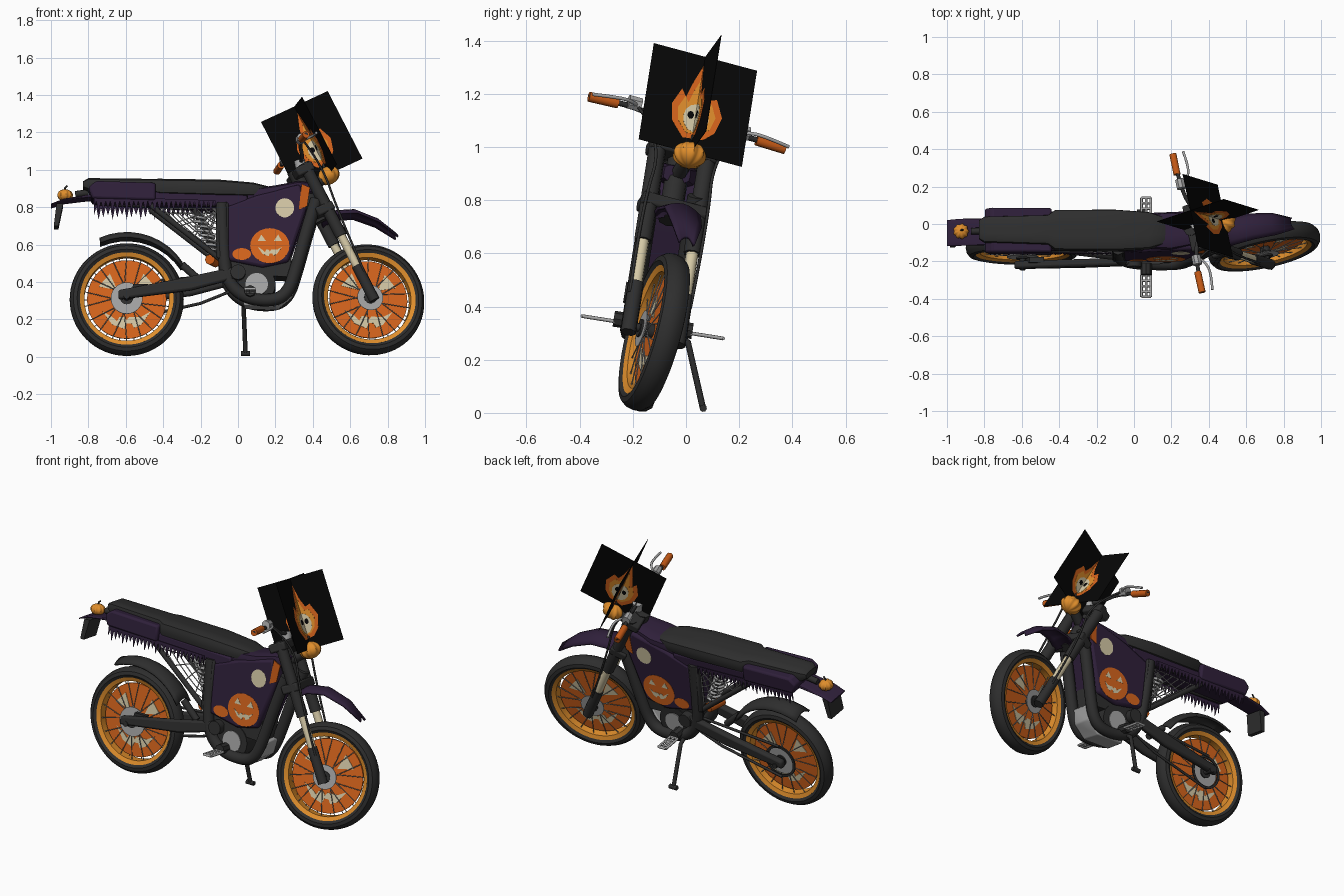
import bpy, bmesh
from math import sin, cos, pi, radians
from mathutils import Matrix, Vector

if "Cube" in bpy.data.objects:
    bpy.data.objects.remove(bpy.data.objects["Cube"])


def material(name, *rgb):
    m = bpy.data.materials.new(name)
    m.use_nodes = True
    m.diffuse_color = (*rgb, 1)
    bsdf = m.node_tree.nodes["Principled BSDF"]
    bsdf.inputs["Base Color"].default_value = (*rgb, 1)
    bsdf.inputs["Roughness"].default_value = .7
    return m


charcoal = material("charcoal", .027, .027, .027)
purple = material("dark_purple", .028, .014, .042)
orange = material("pumpkin_orange", .68, .13, .012)
amber = material("amber", .74, .27, .025)
bone = material("bone", .66, .58, .38)
silver = material("silver", .38, .38, .38)
black = material("black", .002, .002, .002)
burnt = material("burnt_orange", .55, .1, .008)

# Frames: body leans on its stand, the fork is steered to the left
T, R = Matrix.Translation, Matrix.Rotation
BODY = T((0, -.176, 0)) @ R(radians(-9), 4, 'X')
RAKE = radians(27)
FORK = BODY @ T((.335, 0, .945)) @ R(-RAKE, 4, 'Y') @ R(radians(13), 4, 'Z')
REAR = BODY @ T((-.595, 0, .31))
FRONT = FORK @ T((.035, 0, -.73)) @ R(RAKE, 4, 'Y')


def finish(name, bm, mat, frame):
    bmesh.ops.recalc_face_normals(bm, faces=bm.faces)
    me = bpy.data.meshes.new(name)
    bm.to_mesh(me)
    bm.free()
    me.shade_smooth()
    me.set_sharp_from_angle(angle=radians(38))
    me.materials.append(mat)
    ob = bpy.data.objects.new(name, me)
    ob.matrix_world = frame
    bpy.context.collection.objects.link(ob)
    return ob


def skin(bm, rings, closed=True):
    """Bridge successive rings of vertices with quads."""
    n = len(rings[0])
    for a, b in zip(rings, rings[1:]):
        for i in range(n if closed else n - 1):
            j = (i + 1) % n
            bm.faces.new((a[i], a[j], b[j], b[i]))


def prism(name, pts, y0, y1, mat, frame=BODY, bevel=0):
    """Side outline (x, z) extruded across y."""
    bm = bmesh.new()
    rings = [[bm.verts.new((x, y, z)) for x, z in pts] for y in (y0, y1)]
    skin(bm, rings)
    for ring in rings:
        bm.faces.new(ring)
    ob = finish(name, bm, mat, frame)
    if bevel:
        mod = ob.modifiers.new("bevel", 'BEVEL')
        mod.width, mod.segments = bevel, 2
    return ob


def tube(name, paths, r, mat, frame=BODY, smooth=False):
    cu = bpy.data.curves.new(name, 'CURVE')
    cu.dimensions, cu.bevel_depth, cu.bevel_resolution = '3D', r, 2
    cu.use_fill_caps = True
    for path in paths:
        s = cu.splines.new('NURBS' if smooth else 'POLY')
        s.points.add(len(path) - 1)
        for p, co in zip(s.points, path):
            p.co = (*co, 1)
        if smooth:
            s.use_endpoint_u, s.order_u = True, 3
    cu.materials.append(mat)
    ob = bpy.data.objects.new(name, cu)
    ob.matrix_world = frame
    bpy.context.collection.objects.link(ob)


def lathe(name, profile, mat, frame, steps=48):
    """Closed (radius, y) profile turned about the y axis."""
    bm = bmesh.new()
    rings = []
    for k in range(steps + 1):
        a = 2 * pi * k / steps
        rings.append(rings[0] if k == steps else
                     [bm.verts.new((r * cos(a), y, r * sin(a))) for r, y in profile])
    skin(bm, rings)
    bmesh.ops.remove_doubles(bm, verts=bm.verts, dist=1e-5)
    return finish(name, bm, mat, frame)


def disc(name, r, y0, y1, mat, frame, hole=.0):
    return lathe(name, [(hole, y0), (r, y0), (r, y1), (hole, y1)], mat, frame)


def loft(name, sections, mat, frame=BODY, n=20):
    """Rounded box sections (x, bottom, top, half width)."""
    bm = bmesh.new()
    rings = []
    for x, lo, hi, w in sections:
        ring = []
        for k in range(n):
            c, s = cos(2 * pi * k / n), sin(2 * pi * k / n)
            sq = max(abs(c), abs(s)) ** .75
            ring.append(bm.verts.new((x, w * c / sq, (lo + hi) / 2 + (hi - lo) / 2 * s / sq)))
        rings.append(ring)
    skin(bm, rings)
    bm.faces.new(rings[0])
    bm.faces.new(rings[-1])
    return finish(name, bm, mat, frame)


def fender(name, path, mat, frame):
    """Crowned strip along (x, z, half width)."""
    bm = bmesh.new()
    rings = [[bm.verts.new((x, w * k / 3, z - .03 * (k / 3) ** 2)) for k in range(-3, 4)]
             for x, z, w in path]
    skin(bm, rings, closed=False)
    mod = finish(name, bm, mat, frame).modifiers.new("thickness", 'SOLIDIFY')
    mod.thickness, mod.offset = .012, 0


def ellipse(x, z, a, b, n=24):
    return [(x + a * cos(2 * pi * k / n), z + b * sin(2 * pi * k / n)) for k in range(n)]


def grin(x, z, w, h):
    """Toothed smile outline."""
    top = [(-1, .6), (-.6, .1), (-.4, -.3), (-.3, .1), (-.1, .1), (0, -.2), (.1, .1), (.4, .1), (.6, .1), (1, .6)]
    low = [(.6, -.6), (.3, -.9), (.2, -.5), (0, -.5), (-.1, -1), (-.6, -.6)]
    return [(x + w * a, z + h * b) for a, b in top + low]


def pumpkin(name, co, r, frame):
    bm = bmesh.new()
    bmesh.ops.create_uvsphere(bm, u_segments=48, v_segments=16, radius=r)
    for k, v in enumerate(bm.verts):
        lobe = 1 + .07 * cos(9 * Vector((v.co.x, v.co.y, 0)).to_2d().angle_signed(Vector((1, 0)), 0))
        v.co = Vector((v.co.x * lobe, v.co.y * lobe, v.co.z * .8))
    at = frame @ T(co)
    finish(name, bm, amber, at)
    tube(name + "_stem", [[(0, 0, r * .7), (0, 0, r), (r * .3, 0, r * 1.3)]], r * .12, charcoal, at)


# Wheels
for side, hub in (("rear", REAR), ("front", FRONT)):
    half = [(.245, .036), (.265, .05), (.285, .045), (.3, .025)]
    lathe(side + "_tyre", half + [(.305, 0)] + [(r, -y) for r, y in half[::-1]], charcoal, hub, 64)
    lathe(side + "_rim", [(.227, -.03), (.25, -.04), (.25, .04), (.227, .03)], amber, hub, 64)
    disc(side + "_wheel_cover", .212, -.005, .005, orange, hub)
    prism(side + "_cover_grin", grin(0, -.1, .13, .06), -.008, .008, bone, hub)
    for s in (-1, 1):
        prism(side + "_cover_eye", [(s * .05, .05), (s * .15, .07), (s * .09, .14)], -.008, .008, bone, hub)
        disc(side + "_brake_disc", .085 if side == "rear" else .07, s * .048, s * .052, silver, hub, .03)
    lathe(side + "_hub", [(0, -.06), (.035, -.06), (.025, 0), (.035, .06), (0, .06)], charcoal, hub, 20)
    spokes = []
    for k in range(36):
        a, s = 2 * pi * k / 36, (-1) ** k
        b = a + .45 * (-1) ** (k // 2)
        spokes.append([(.035 * cos(b), s * .036, .035 * sin(b)), (.23 * cos(a), s * .016, .23 * sin(a))])
    tube(side + "_spokes", spokes, .0025, silver, hub)
    tube(side + "_axle", [[(0, -.12, 0), (0, .12, 0)]], .016, charcoal, hub)

# Fork and steering
for s in (-1, 1):
    y = s * .098
    tube("fork_upper", [[(.035, y, .07), (.035, y, -.37)]], .034, charcoal, FORK)
    tube("fork_slider", [[(.035, y, -.36), (.035, y, -.58)]], .024, bone, FORK)
    tube("fork_lower", [[(.035, y, -.55), (.035, y, -.76)]], .03, charcoal, FORK)
    grip = (.03, s * .39, .165)
    tube("handlebar", [[(.05, 0, .1), (.05, s * .08, .1), (.04, s * .18, .18), grip]], .011, charcoal, FORK, True)
    tube("grip", [[(.031, s * .275, .169), grip]], .02, burnt, FORK)
    tube("lever", [[(.05, s * .2, .17), (.09, s * .24, .165), (.1, s * .31, .155), (.085, s * .39, .15)]],
         .007, silver, FORK, True)
    prism("lever_clamp", ellipse(.045, .18, .025, .028, 8), s * .19, s * .24, silver, FORK)
    tube("cable", [[(.06, s * .2, .16), (.12, s * .1, .02), (.07, s * .13, -.25), (.05, s * .12, -.6)]],
         .006, charcoal, FORK, True)
for t in (.04, -.2):
    prism("triple_clamp", [(-.03, t - .025), (.07, t - .025), (.07, t + .025), (-.03, t + .025)],
          -.13, .13, charcoal, FORK, .01)
tube("steering_head", [[(0, 0, -.24), (0, 0, .07)]], .045, charcoal, FORK)
tube("bar_riser", [[(.03, 0, .04), (.05, 0, .11)]], .03, silver, FORK)
tube("light_bracket", [[(.03, 0, -.05), (.14, 0, -.03)]], .03, charcoal, FORK)
pumpkin("headlight_pumpkin", (.155, 0, -.03), .06, FORK)
fender("front_fender", [(.016, -.23, .075), (.092, -.222, .075), (.186, -.258, .07),
                        (.275, -.35, .06), (.335, -.462, .03)], purple, FORK)

# Crossed flame panels above the light
flame = [(-.09, -.09), (-.1, -.02), (-.07, .05), (-.05, .02), (-.03, .09), (0, .17), (.02, .08), (.04, .03),
         (.07, .04), (.1, -.03), (.08, -.1), (.04, -.14), (-.04, -.15)]
for turn in (0, 90):
    at = FORK @ T((.163, 0, .181)) @ R(radians(turn), 4, 'Z')
    layers = (("flame_panel", [(-.205, -.205), (.205, -.205), (.205, .205), (-.205, .205)], black),
              ("flame", flame, orange),
              ("flame_core", [(x * .75, z * .75 - .015) for x, z in flame], amber),
              ("skull", ellipse(0, -.06, .05, .06, 12), bone),
              ("skull_eye", ellipse(-.022, -.05, .013, .016, 8), black),
              ("skull_eye", ellipse(.022, -.05, .013, .016, 8), black))
    for k, (name, pts, mat) in enumerate(layers):
        th = .001 + .0008 * min(k, 4)
        prism(name, pts, -th, th, mat, at)

# Body panels with painted plates
prism("body_shell", [(-.06, .51), (-.06, .8), (.1, .86), (.33, .92), (.37, .8), (.33, .68), (.27, .5), (.13, .47)],
      -.105, .105, purple, bevel=.015)
for s in (-1, 1):
    def paint(name, pts, level, mat):
        prism(name, pts, s * .1, s * (.106 + level * .001), mat)
    paint("moon", ellipse(.25, .79, .05, .052), 0, bone)
    paint("big_pumpkin", ellipse(.17, .585, .105, .095), 0, orange)
    paint("big_grin", grin(.17, .56, .065, .032), 1, bone)
    for e in (-1, 1):
        paint("big_eye", [(.17 + e * .02, .61), (.17 + e * .065, .61), (.17 + e * .045, .645)], 1, bone)
    paint("small_pumpkin", ellipse(.02, .54, .05, .032), 0, orange)
    paint("neck_patch", [(.325, .78), (.37, .8), (.385, .9), (.34, .92)], 1, burnt)

# Seat, tank cover and tail
loft("tank_cover", [(.05, .82, .9, .09), (.2, .83, .92, .1), (.32, .86, .945, .08), (.4, .88, .94, .05)], purple)
loft("seat", [(-.83, .91, .945, .05), (-.8, .89, .962, .07), (-.46, .875, .957, .08), (-.42, .86, .955, .11),
              (-.1, .85, .95, .112), (.08, .85, .935, .1), (.17, .86, .915, .07), (.2, .87, .895, .04)], charcoal)
prism("tail_fairing", [(-.78, .84), (-.8, .9), (-.76, .935), (-.44, .925), (-.44, .83)], -.12, .12, purple, bevel=.012)
prism("side_rail", [(-.5, .825), (-.5, .88), (.05, .86), (.05, .79)], -.1, .1, purple, bevel=.01)
loft("tail_fender", [(-1, .812, .82, .07), (-.93, .835, .848, .073), (-.8, .85, .87, .073), (-.6, .85, .87, .07)], purple)
prism("number_plate", [(-.985, .7), (-.96, .7), (-.935, .82), (-.97, .82)], -.06, .06, charcoal)
pumpkin("tail_pumpkin", (-.925, 0, .875), .04, BODY)
tube("tail_light_stalk", [[(-.87, 0, .88), (-.8, 0, .89)]], .018, charcoal)
teeth = [(-.77 + .0125 * k, .825 if k % 2 else .785 - .012 * (k % 3)) for k in range(53)]
for s in (-1, 1):
    prism("fringe", [(-.77, .85), *teeth, (-.12, .83)], s * .108, s * .112, purple)

# Frame, swingarm and small fittings on both sides
for s in (-1, 1):
    def side(y, *pts):
        return [(x, s * y, z) for x, z in pts]
    tube("cradle", [side(.085, (.42, .84), (.37, .68), (.31, .46), (.27, .34), (.2, .29), (.05, .3),
                         (-.05, .38), (-.08, .53), (-.085, .82))], .034, charcoal, smooth=True)
    tube("subframe", [side(.085, (-.47, .81), (-.1, .52)), side(.085, (-.76, .85), (-.08, .81))], .015, charcoal)
    prism("frame_post", [(-.115, .52), (-.05, .5), (-.05, .82), (-.115, .82)], s * .06, s * .11, charcoal, bevel=.01)
    prism("swingarm", [(-.64, .295), (-.64, .345), (-.3, .41), (0, .475), (.03, .42), (-.25, .345)],
          s * .075, s * .115, charcoal, bevel=.012)
    disc("pivot_cap", .04, s * .08, s * .125, charcoal, BODY @ T((0, 0, .44)))
    prism("peg_bracket", ellipse(.065, .335, .03, .03, 8), s * .05, s * .15, charcoal)
    bars = [side(0, (x, .326)) for x in (.04, .065, .09)]
    bars = [[(x, s * .15, z), (x, s * .268, z)] for (x, y, z), in bars]
    bars += [side(y, (.04, .326), (.09, .326)) for y in (.15, .18, .21, .24, .268)]
    tube("footpeg", bars, .007, silver)
    # Web between post and subframe
    rays = [(-.42, .79), (-.34, .71), (-.26, .64), (-.18, .58), (-.115, .56)]
    web = [side(.08, (-.115, .79), p) for p in rays]
    for f in (.2, .35, .5, .65, .8, .95):
        web.append(side(.08, *[(-.115 + f * (x + .115), .79 + f * (z - .79)) for x, z in rays]))
    tube("web", web, .003, silver)

# Motor, skid plate, shock, chain and stand
prism("battery_core", [(-.06, .44), (-.06, .8), (.3, .85), (.28, .42)], -.08, .08, charcoal)
disc("motor", .1, -.085, .085, charcoal, BODY @ T((.1, 0, .38)))
disc("motor_face", .06, -.09, .09, silver, BODY @ T((.1, 0, .38)))
prism("skid_plate", [(.31, .42), (.29, .33), (.21, .262), (.03, .268), (.03, .3), (.2, .3), (.27, .42)],
      -.065, .065, silver, bevel=.008)
coil = [(-.22 + .1 * k / 80 + .035 * cos(k * .7), .035 * sin(k * .7), .77 - .22 * k / 80) for k in range(81)]
tube("shock_spring", [coil], .008, silver)
tube("shock_body", [[(-.23, 0, .8), (-.12, 0, .55)]], .018, charcoal)
tube("shock_base", [[(-.15, -.05, .52), (-.12, .05, .52)]], .028, burnt)
disc("sprocket", .1, .056, .064, charcoal, REAR, .085)
tube("chain", [[(-.6, .066, .41), (.02, .066, .46)], [(-.6, .066, .21), (-.2, .066, .3), (.02, .066, .39)]], .008, charcoal)
prism("brake_caliper", [(-.58, .3), (-.5, .33), (-.48, .38), (-.56, .38)], -.09, -.06, charcoal)
tube("kickstand", [[(.03, .1, .31), (.03, .14, .29), (.04, .232, .06)]], .012, charcoal)
tube("stand_foot", [[(.015, .235, .055), (.065, .235, .055)]], .014, charcoal)
arc = [radians(a) for a in range(114, 24, -9)]
fender("rear_fender", [(-.595 + .35 * cos(a), .32 + .35 * sin(a), .065) for a in arc], charcoal, BODY)
tube("fender_stay", [[(-.3, 0, .5), (-.2, 0, .41)]], .02, charcoal)
